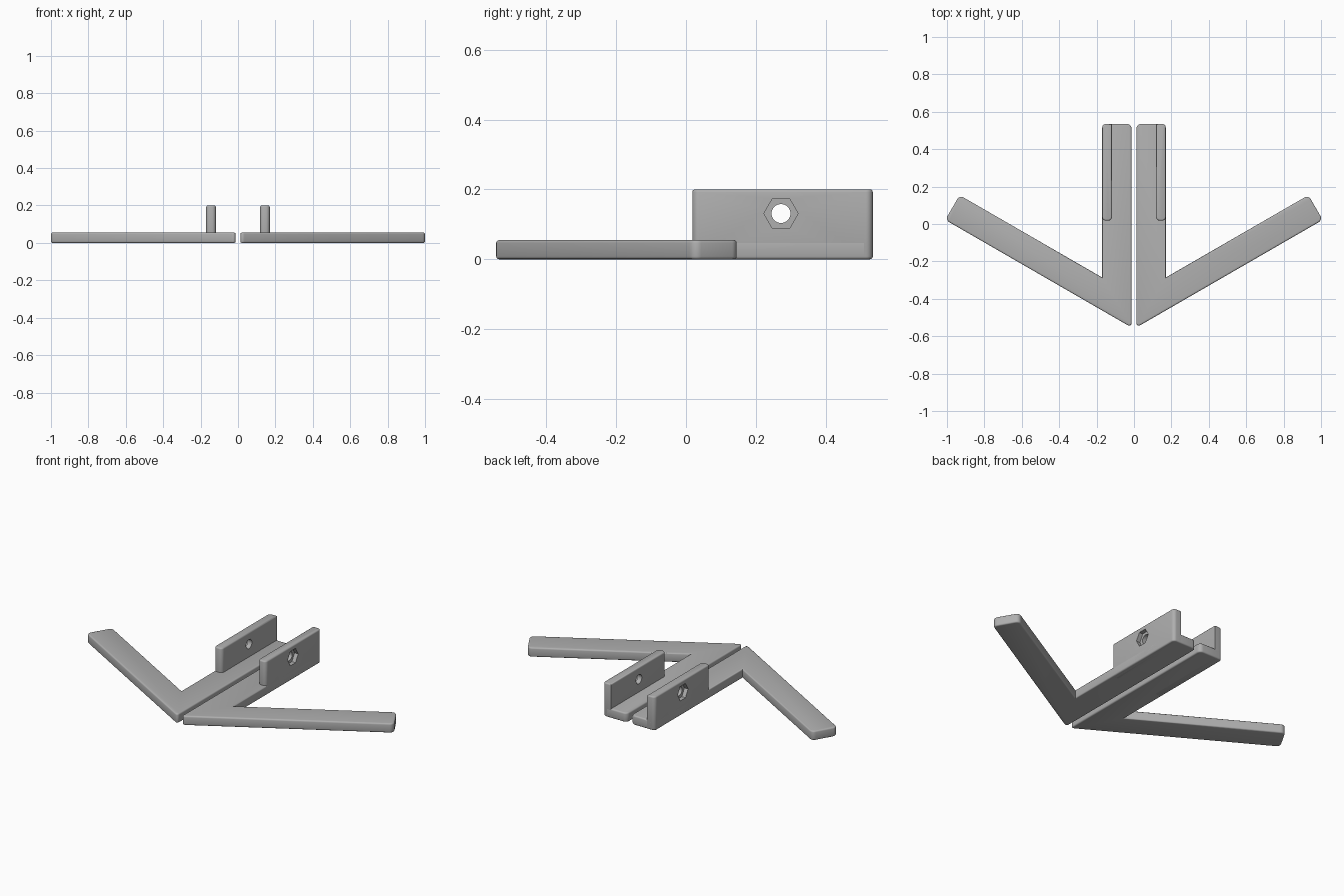
import bpy, bmesh, math
from mathutils import Matrix

cube = bpy.data.objects.get("Cube")
if cube:
    bpy.data.objects.remove(cube, do_unlink=True)

GREY = (0.43, 0.43, 0.43, 1)
grey = bpy.data.materials.new("plain grey")
grey.use_nodes = True
grey.diffuse_color = GREY
grey.node_tree.nodes["Principled BSDF"].inputs["Base Color"].default_value = GREY

EDGE = 0.008      # small rounding along top and bottom rims
BASE_H = 0.055
WALL_H = 0.2


def finish(bm, name):
    bmesh.ops.recalc_face_normals(bm, faces=bm.faces)
    mesh = bpy.data.meshes.new(name)
    bm.to_mesh(mesh)
    bm.free()
    mesh.materials.append(grey)
    obj = bpy.data.objects.new(name, mesh)
    bpy.context.collection.objects.link(obj)
    return obj


def rounded_plate(name, outline, round_ids, radius, height, side):
    """Extruded outline with chosen corners rounded and softened rims."""
    bm = bmesh.new()
    low = [bm.verts.new((side * x, y, 0)) for x, y in outline]
    high = [bm.verts.new((side * x, y, height)) for x, y in outline]
    bm.faces.new(low)
    bm.faces.new(high)
    n = len(outline)
    for i in range(n):
        j = (i + 1) % n
        bm.faces.new((low[i], low[j], high[j], high[i]))
    bmesh.ops.recalc_face_normals(bm, faces=bm.faces)
    corners = [bm.edges.get((low[i], high[i])) for i in round_ids]
    bmesh.ops.bevel(bm, geom=corners, offset=radius, offset_type='OFFSET',
                    segments=6, profile=0.5, affect='EDGES')
    rims = [e for e in bm.edges
            if abs(e.verts[0].co.z - e.verts[1].co.z) < 1e-5]
    bmesh.ops.bevel(bm, geom=rims, offset=EDGE, offset_type='OFFSET',
                    segments=3, profile=0.5, affect='EDGES')
    return finish(bm, name)


def cutter(sides, radius, depth, x):
    """Prism along x, with a corner pointing along y."""
    bm = bmesh.new()
    bmesh.ops.create_cone(bm, cap_ends=True, segments=sides, radius1=radius,
                          radius2=radius, depth=depth)
    # Blender starts the circle on +y, which this turn about y preserves
    bm.transform(Matrix.Translation((x, 0.272, 0.131))
                 @ Matrix.Rotation(math.pi / 2, 4, 'Y'))
    obj = finish(bm, "cutter")
    obj.hide_render = True
    return obj


def cut(obj, tools):
    for tool in tools:
        mod = obj.modifiers.new("cut", 'BOOLEAN')
        mod.operation = 'DIFFERENCE'
        mod.solver = 'EXACT'
        mod.object = tool
    bpy.context.view_layer.update()
    graph = bpy.context.evaluated_depsgraph_get()
    mesh = bpy.data.meshes.new_from_object(obj.evaluated_get(graph))
    obj.modifiers.clear()
    obj.data = mesh
    for tool in tools:
        bpy.data.objects.remove(tool, do_unlink=True)


def smooth(obj):
    bpy.ops.object.select_all(action='DESELECT')
    obj.select_set(True)
    bpy.context.view_layer.objects.active = obj
    bpy.ops.object.shade_smooth_by_angle(angle=math.radians(35))


# Flat foot: a straight bar with a splayed arm
foot = [(0.013, 0.535), (0.013, -0.553), (1.009, 0.022),
        (0.9325, 0.154), (0.17, -0.286), (0.17, 0.535)]
# Upright flange along the outer edge of the bar
flange = [(0.118, 0.535), (0.118, 0.018), (0.17, 0.018), (0.17, 0.535)]

for side, label in ((1, "left"), (-1, "right")):
    base = rounded_plate(label + "_foot", foot, (0, 1, 2, 3, 5), 0.025,
                         BASE_H, side)
    wall = rounded_plate(label + "_flange", flange, (1, 2, 3), 0.02,
                         WALL_H, side)
    # Bolt hole with a hexagonal nut recess on the outer face
    cut(wall, [cutter(32, 0.027, 0.3, side * 0.145),
               cutter(6, 0.049, 0.05, side * 0.171)])
    smooth(base)
    smooth(wall)
